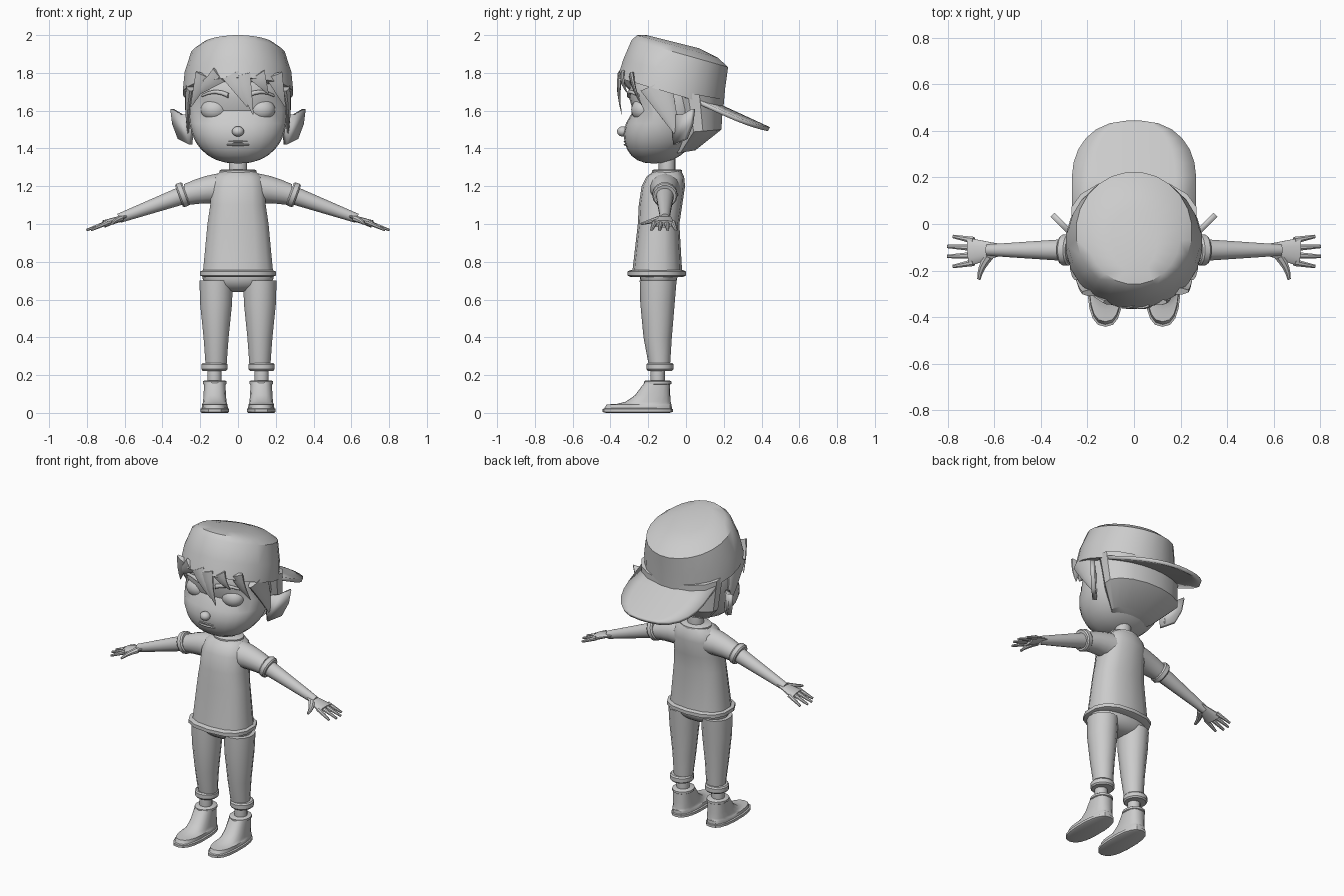
import bpy, bmesh, math
from mathutils import Vector

cube = bpy.data.objects.get("Cube")
if cube:
    bpy.data.objects.remove(cube)

grey = bpy.data.materials.new("plain_grey")
grey.use_nodes = True
level = 0.6
tone = (level, level, level, 1)
grey.diffuse_color = tone
grey.node_tree.nodes["Principled BSDF"].inputs["Base Color"].default_value = tone
right_axis, depth_axis, up_axis = Vector((1, 0, 0)), Vector((0, 1, 0)), Vector((0, 0, 1))
parts = []


def finish(name, bm, mirror=False, thickness=0):
    """Turn a bmesh into a named part, optionally thickened and mirrored."""
    bmesh.ops.recalc_face_normals(bm, faces=bm.faces)
    mesh = bpy.data.meshes.new(name)
    bm.to_mesh(mesh)
    bm.free()
    mesh.materials.append(grey)
    part = bpy.data.objects.new(name, mesh)
    bpy.context.collection.objects.link(part)
    if thickness:
        solid = part.modifiers.new("thickness", "SOLIDIFY")
        solid.thickness, solid.offset = thickness, 0
    if mirror:
        part.modifiers.new("mirror", "MIRROR")
    parts.append(part)


def rounded(value, power):
    return math.copysign(abs(value) ** power, value)


def bridge(bm, first, second, closed):
    count = len(first)
    for i in range(count if closed else count - 1):
        j = (i + 1) % count
        bm.faces.new((first[i], first[j], second[j], second[i]))


def loft(name, rings, sides=14, power=1, mirror=False):
    """Skin a closed body over rings of centre, across and depth vectors."""
    bm = bmesh.new()
    loops = []
    for centre, across, depth in rings:
        angles = [math.tau * (i + 0.5) / sides for i in range(sides)]
        loops.append([bm.verts.new(centre + across * rounded(math.cos(a), power)
                                   + depth * rounded(math.sin(a), power)) for a in angles])
    for first, second in zip(loops, loops[1:]):
        bridge(bm, first, second, closed=True)
    bm.faces.new(loops[0])
    bm.faces.new(loops[-1])
    finish(name, bm, mirror)


def stack(name, rows, x=0, **options):
    """Loft rows of front y, back y, half width, front z and optional back z."""
    rings = []
    for front_y, back_y, width, front_z, *back_z in rows:
        front = Vector((x, front_y, front_z))
        back = Vector((x, back_y, back_z[0] if back_z else front_z))
        rings.append(((front + back) / 2, right_axis * width, (back - front) / 2))
    loft(name, rings, **options)


def limb(name, start, end, start_radius, end_radius, flat=1, facing=up_axis, bend=(0, 0, 0), **options):
    """Tapered tube with a slight bend; flat squashes it along the facing axis."""
    start, end, bend = Vector(start), Vector(end), Vector(bend)
    along = (end - start).normalized()
    across = along.cross(facing).normalized()
    depth = along.cross(across) * flat
    rings = []
    for step in range(5):
        t = step / 4
        radius = start_radius + (end_radius - start_radius) * t
        centre = start.lerp(end, t) + bend * math.sin(math.pi * t)
        rings.append((centre, across * radius, depth * radius))
    loft(name, rings, **options)


def band(name, centre, across, depth, height, axis=up_axis, **options):
    """Rounded trim around a limb, waist or neck."""
    centre, axis = Vector(centre), Vector(axis).normalized()
    side = depth_axis.cross(axis).normalized()
    rings = []
    for offset, scale in ((-1, 0.9), (-0.6, 1), (0.6, 1), (1, 0.9)):
        rings.append((centre + axis * height * offset / 2, side * across * scale, depth_axis * depth * scale))
    loft(name, rings, **options)


def ball(name, centre, size, power=1, shape=None, mirror=False):
    """Squared or round ball, optionally reshaped by a rule on each point."""
    bm = bmesh.new()
    bmesh.ops.create_uvsphere(bm, u_segments=24, v_segments=16, radius=1)
    for vert in bm.verts:
        vert.co = Vector(c + s * rounded(p, power) for c, s, p in zip(centre, size, vert.co))
        if shape:
            shape(vert.co)
    finish(name, bm, mirror)


# Head: the jaw comes forward and the eye sockets sink in
def face_shape(point):
    point.y -= max(0, 1.6 - point.z) / 4
    if point.y < -0.2:
        point.y += 0.035 * math.exp(-((point.z - 1.6) / 0.06) ** 2)


ball("head", (0, -0.1, 1.6), (0.262, 0.215, 0.28), power=0.87, shape=face_shape)
band("neck", (0, -0.1, 1.3), 0.05, 0.045, 0.14)
ball("eyes", (0.125, -0.23, 1.605), (0.072, 0.06, 0.06), mirror=True)
limb("eyebrows", (0.05, -0.3, 1.68), (0.19, -0.25, 1.68), 0.014, 0.007, bend=(0, -0.02, 0.02), mirror=True)
ball("nose", (0, -0.335, 1.49), (0.032, 0.03, 0.027))
for lip, z in (("upper", 1.437), ("lower", 1.42)):
    ball(lip + "_lip", (0, -0.3, z), (0.075, 0.03, 0.008))

# Ears swept outward and back
bm = bmesh.new()
outline = [(0.24, 1.58), (0.3, 1.58), (0.35, 1.61), (0.34, 1.53), (0.31, 1.45), (0.25, 1.42)]
bm.faces.new([bm.verts.new((x, x - 0.31, z)) for x, z in outline])
finish("ears", bm, mirror=True, thickness=0.025)

# Hair: back mass, sideburns and fringe strands
stack("back_hair", [(-0.08, 0.05, 0.15, 1.37, 1.39), (-0.06, 0.19, 0.262, 1.48, 1.5),
                    (-0.12, 0.2, 0.275, 1.72, 1.66)], sides=16)
limb("sideburns", (0.25, -0.16, 1.74), (0.26, -0.03, 1.44), 0.09, 0.004, flat=0.3,
     facing=right_axis, bend=(0.01, 0, 0), mirror=True)


def fringe_point(x, z):
    return x, -0.08 - 0.27 * math.sqrt(1 - (x / 0.3) ** 2), z


strands = [(0.02, 0.08, 1.58), (-0.04, 0.05, 1.62), (-0.1, -0.24, 1.67),
           (-0.18, -0.25, 1.62), (0.1, 0.16, 1.69), (0.19, 0.25, 1.62)]
for number, (root, tip, z) in enumerate(strands, 1):
    limb(f"fringe_strand_{number}", fringe_point(root, 1.79), fringe_point(tip, z), 0.05, 0.003,
         flat=0.3, facing=depth_axis, bend=(0, -0.01, 0), sides=8)

# Backwards cap, tilted down at the back
stack("cap", [(-0.365, 0.2, 0.295, 1.775, 1.61), (-0.335, 0.21, 0.285, 1.87, 1.72),
              (-0.29, 0.225, 0.25, 1.975, 1.83), (-0.26, 0.17, 0.2, 2, 1.88),
              (-0.21, 0.07, 0.1, 2, 1.93)], sides=24)

# Brim: straight sides ending in a rounded edge, arched across
bm = bmesh.new()
rows = []
for step in range(-1, 7):
    angle = max(step, 0) * math.pi / 12.5
    y = 0.2 + 0.24 * math.sin(angle) if step >= 0 else 0
    width = 0.265 * math.cos(angle) ** 0.8
    columns = [width * i / 3 for i in range(-3, 4)]
    rows.append([bm.verts.new((x, y, 1.705 - 0.46 * y - 0.4 * x * x)) for x in columns])
for first, second in zip(rows, rows[1:]):
    bridge(bm, first, second, closed=False)
finish("cap_brim", bm, thickness=0.022)

# Shirt with sleeves and trims
stack("shirt", [(-0.285, -0.02, 0.19, 0.74), (-0.255, -0.035, 0.165, 1), (-0.25, -0.02, 0.15, 1.1),
                (-0.235, -0.005, 0.145, 1.2), (-0.21, -0.01, 0.13, 1.25), (-0.17, -0.025, 0.09, 1.28)], power=0.8)
band("shirt_hem", (0, -0.155, 0.738), 0.206, 0.155, 0.036, power=0.8)
band("neckline", (0, -0.1, 1.276), 0.1, 0.08, 0.024)
arm_y = -0.112
arm_slope = (1, 0, -0.37)
limb("sleeves", (0.04, arm_y, 1.185), (0.28, arm_y, 1.155), 0.09, 0.056, bend=(0, 0, 0.012), mirror=True)
band("sleeve_cuffs", (0.294, arm_y, 1.155), 0.067, 0.067, 0.04, axis=arm_slope, mirror=True)

# Arms and hands
limb("arms", (0.28, arm_y, 1.157), (0.63, arm_y, 1.03), 0.049, 0.025, mirror=True)
limb("palms", (0.59, arm_y, 1.042), (0.71, -0.12, 1), 0.03, 0.062, flat=0.33, mirror=True)
for number, finger in enumerate(("little", "ring", "middle", "index")):
    spread = number - 1.5
    reach = 0.805 - 0.012 * spread ** 2
    limb(finger + "_fingers", (0.69, -0.118 - 0.032 * spread, 1.008), (reach, -0.118 - 0.043 * spread, 0.968),
         0.016, 0.008, flat=0.85, sides=8, mirror=True)
limb("thumbs", (0.625, -0.14, 1.027), (0.667, -0.238, 1), 0.022, 0.008, flat=0.8,
     bend=(0.008, 0, 0), sides=8, mirror=True)

# Trousers
ball("hips", (0, -0.145, 0.73), (0.19, 0.1, 0.09), power=0.9)
stack("trouser_legs", [(-0.195, -0.085, 0.056, 0.24), (-0.225, -0.075, 0.068, 0.4),
                       (-0.242, -0.06, 0.087, 0.58), (-0.245, -0.05, 0.09, 0.7)], x=0.116, mirror=True)
band("trouser_cuffs", (0.125, -0.138, 0.244), 0.071, 0.072, 0.042, mirror=True)
band("ankles", (0.125, -0.15, 0.19), 0.038, 0.038, 0.16, mirror=True)

# Shoes: the upper sweeps from a low toe up to the collar
shoe_x = 0.123
band("shoe_soles", (shoe_x, -0.256, 0.013), 0.077, 0.186, 0.026, sides=18, power=0.8, mirror=True)
upper = [(-0.432, -0.075, 0.07, 0.024)]
for step in range(5):
    t = step / 4
    upper.append((-0.42 + 0.2 * t, -0.076 - 0.01 * t, 0.069 - 0.012 * t, 0.045 + 0.115 * t ** 3))
stack("shoe_uppers", upper, x=shoe_x, sides=18, power=0.8, mirror=True)
band("shoe_collars", (shoe_x, -0.15, 0.16), 0.064, 0.072, 0.022, mirror=True)

# Smooth shading that keeps creases
bpy.ops.object.select_all(action="DESELECT")
for part in parts:
    part.select_set(True)
bpy.context.view_layer.objects.active = parts[0]
bpy.ops.object.shade_smooth_by_angle(angle=math.radians(35))
